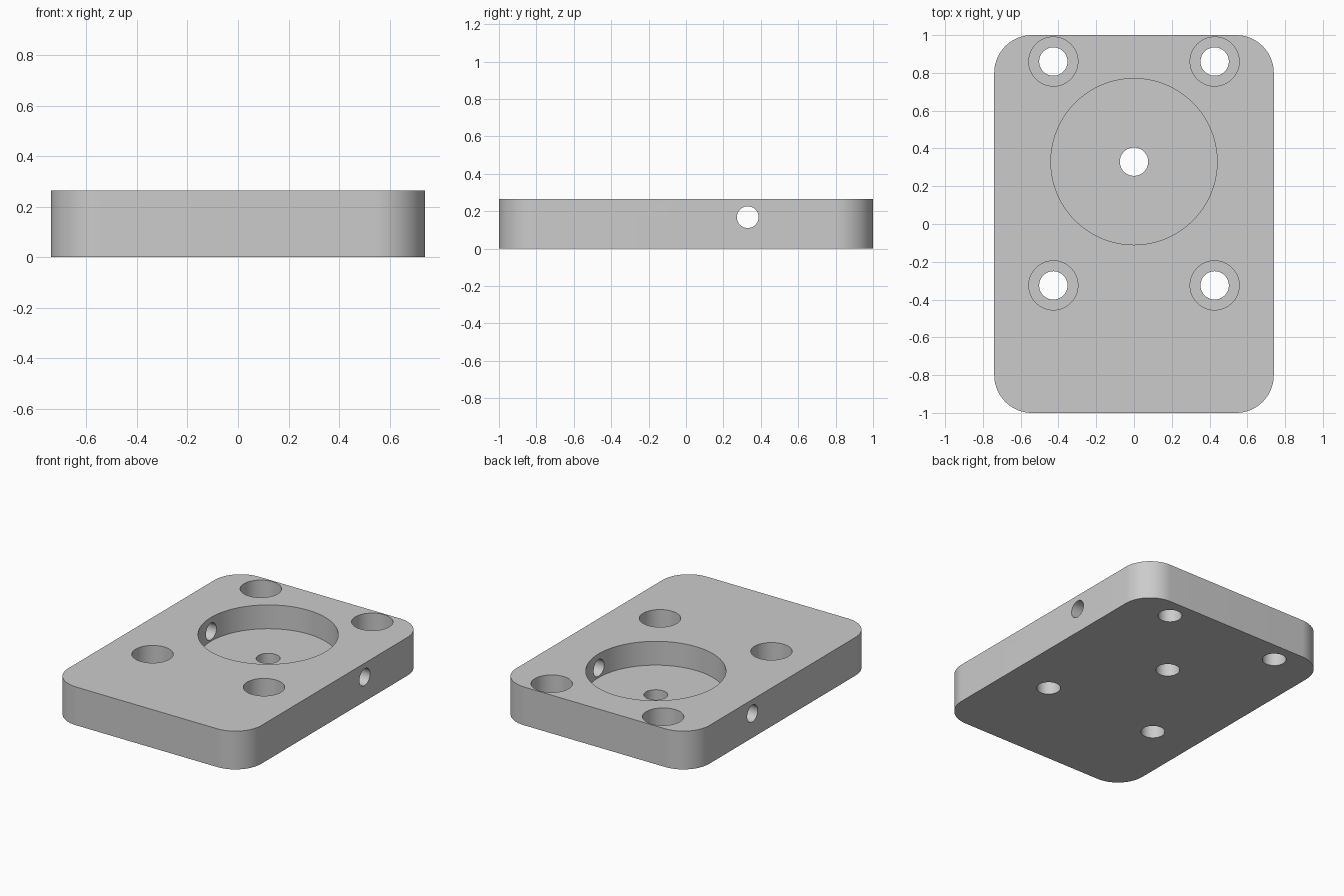
import bpy
import bmesh
import math
from mathutils import Matrix, Vector

default = bpy.data.objects.get("Cube")
if default:
    bpy.data.objects.remove(default, do_unlink=True)

WIDTH, LENGTH, HEIGHT, CORNER = 1.48, 2.0, 0.265, 0.2
POCKET_Y, POCKET_FLOOR = 0.33, 0.10
BORE_FLOOR = 0.115
OVER = 0.1

# Single metal colour
metal = bpy.data.materials.new("light_grey_metal")
grey = (0.6, 0.6, 0.6, 1.0)
metal.diffuse_color = grey
metal.use_nodes = True
metal.node_tree.nodes["Principled BSDF"].inputs["Base Color"].default_value = grey


def make_object(name, bm):
    bmesh.ops.recalc_face_normals(bm, faces=bm.faces)
    mesh = bpy.data.meshes.new(name)
    bm.to_mesh(mesh)
    bm.free()
    mesh.materials.append(metal)
    obj = bpy.data.objects.new(name, mesh)
    bpy.context.collection.objects.link(obj)
    return obj


def rounded_plate(name, segments=24):
    """Extrude a rectangle with rounded corners."""
    bm = bmesh.new()
    verts = []
    for corner, (sx, sy) in enumerate([(1, 1), (-1, 1), (-1, -1), (1, -1)]):
        cx, cy = sx * (WIDTH / 2 - CORNER), sy * (LENGTH / 2 - CORNER)
        for i in range(segments + 1):
            a = (corner + i / segments) * math.pi / 2
            verts.append(bm.verts.new((cx + CORNER * math.cos(a), cy + CORNER * math.sin(a), 0)))
    base = bm.faces.new(verts)
    top = bmesh.ops.extrude_face_region(bm, geom=[base], use_keep_orig=True)["geom"]
    bmesh.ops.translate(bm, vec=(0, 0, HEIGHT), verts=[v for v in top if isinstance(v, bmesh.types.BMVert)])
    return make_object(name, bm)


def cutter(name, start, end, radius, sides=64):
    """Cylinder between two points, used for drilling."""
    start, end = Vector(start), Vector(end)
    axis = end - start
    turn = axis.to_track_quat("Z", "Y").to_matrix().to_4x4()
    bm = bmesh.new()
    bmesh.ops.create_cone(bm, cap_ends=True, segments=sides, radius1=radius, radius2=radius,
                          depth=axis.length, matrix=Matrix.Translation((start + end) / 2) @ turn)
    obj = make_object(name, bm)
    obj.hide_render = True
    return obj


def drill_down(name, x, y, radius, floor, sides=64):
    return cutter(name, (x, y, floor), (x, y, HEIGHT + OVER), radius, sides)


plate = rounded_plate("mounting_plate")

# Round pocket with its centre hole
cutters = [
    drill_down("pocket_cutter", 0, POCKET_Y, 0.44, POCKET_FLOOR, 128),
    drill_down("centre_hole_cutter", 0, POCKET_Y, 0.075, -OVER),
]

# Four counterbored screw holes
for x in (-0.427, 0.427):
    for y in (-0.325, 0.86):
        cutters.append(drill_down("counterbore_cutter", x, y, 0.13, BORE_FLOOR))
        cutters.append(drill_down("screw_hole_cutter", x, y, 0.075, -OVER))

# Cross hole through both sides into the pocket
cutters.append(cutter("cross_hole_cutter", (-1, POCKET_Y, 0.168), (1, POCKET_Y, 0.168), 0.058))

bpy.ops.object.select_all(action="DESELECT")
plate.select_set(True)
bpy.context.view_layer.objects.active = plate
for tool in cutters:
    mod = plate.modifiers.new("drill", "BOOLEAN")
    mod.operation = "DIFFERENCE"
    mod.solver = "EXACT"
    mod.object = tool
    bpy.ops.object.modifier_apply(modifier=mod.name)
    bpy.data.objects.remove(tool, do_unlink=True)

bpy.ops.object.shade_smooth_by_angle(angle=math.radians(30))
